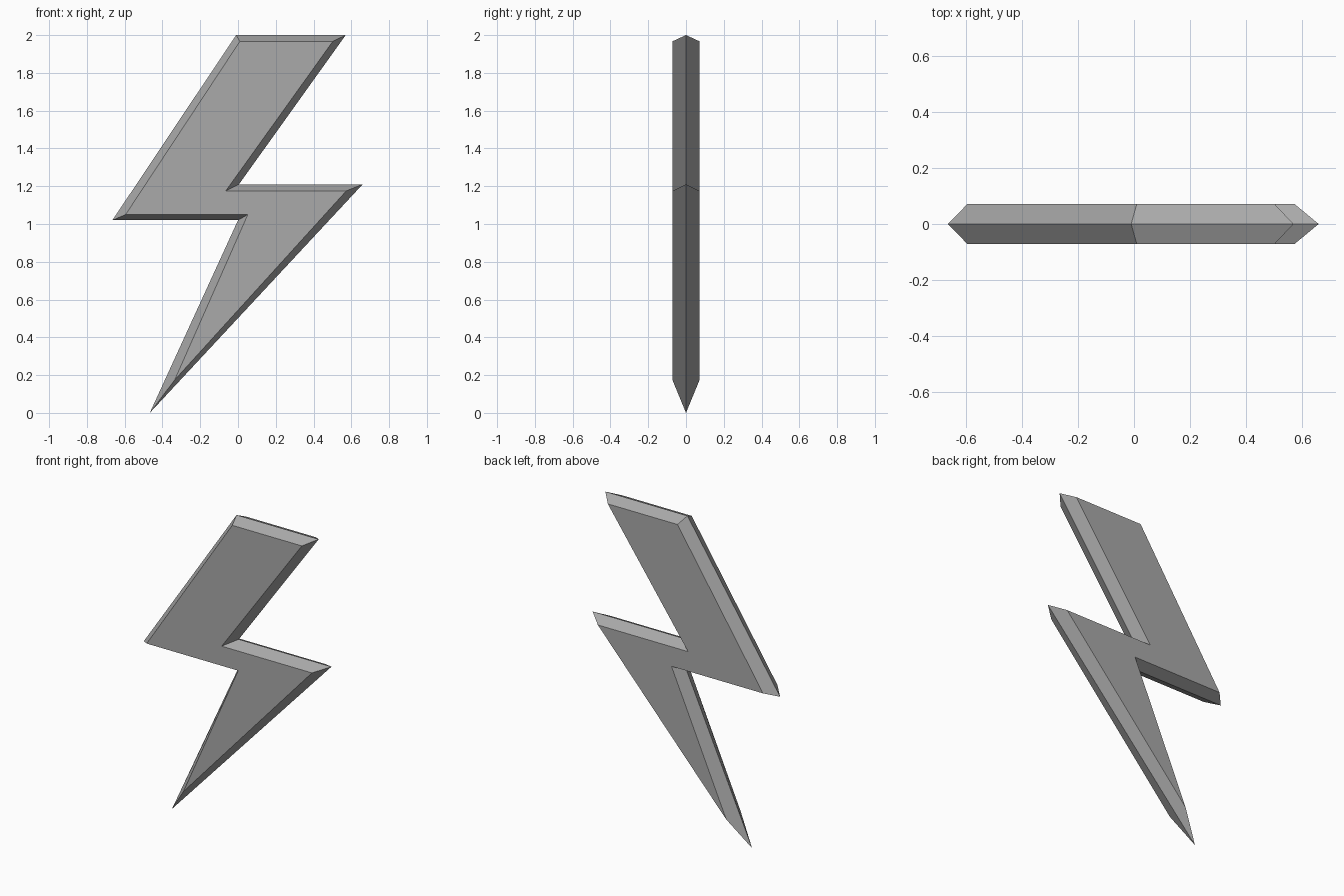
import bpy
import bmesh

cube = bpy.data.objects.get("Cube")
if cube:
    bpy.data.objects.remove(cube, do_unlink=True)

HALF_DEPTH = 0.072

# Silhouette edge on the middle plane, and the smaller flat face outline (x, z)
rim = [(-0.01, 2.0), (0.57, 2.0), (0.005, 1.21), (0.66, 1.21),
       (-0.467, 0.0), (0.0, 1.02), (-0.665, 1.02)]
face = [(0.01, 1.967), (0.502, 1.967), (-0.065, 1.175), (0.573, 1.175),
        (-0.335, 0.175), (0.052, 1.05), (-0.595, 1.05)]

# Plain grey
grey = bpy.data.materials.new("grey")
grey.use_nodes = True
colour = (0.4, 0.4, 0.4, 1)
grey.diffuse_color = colour
grey.node_tree.nodes["Principled BSDF"].inputs["Base Color"].default_value = colour

# Bolt: a shared rim bevelled to a flat face on each side
bm = bmesh.new()
middle = [bm.verts.new((x, 0, z)) for x, z in rim]
for side in (-1, 1):
    flat = [bm.verts.new((x, side * HALF_DEPTH, z)) for x, z in face]
    bm.faces.new(flat)
    for i in range(len(rim)):
        j = (i + 1) % len(rim)
        bm.faces.new((middle[i], middle[j], flat[j], flat[i]))
bmesh.ops.recalc_face_normals(bm, faces=bm.faces)

mesh = bpy.data.meshes.new("lightning_bolt")
bm.to_mesh(mesh)
bm.free()
mesh.materials.append(grey)
bolt = bpy.data.objects.new("lightning_bolt", mesh)
bpy.context.collection.objects.link(bolt)
